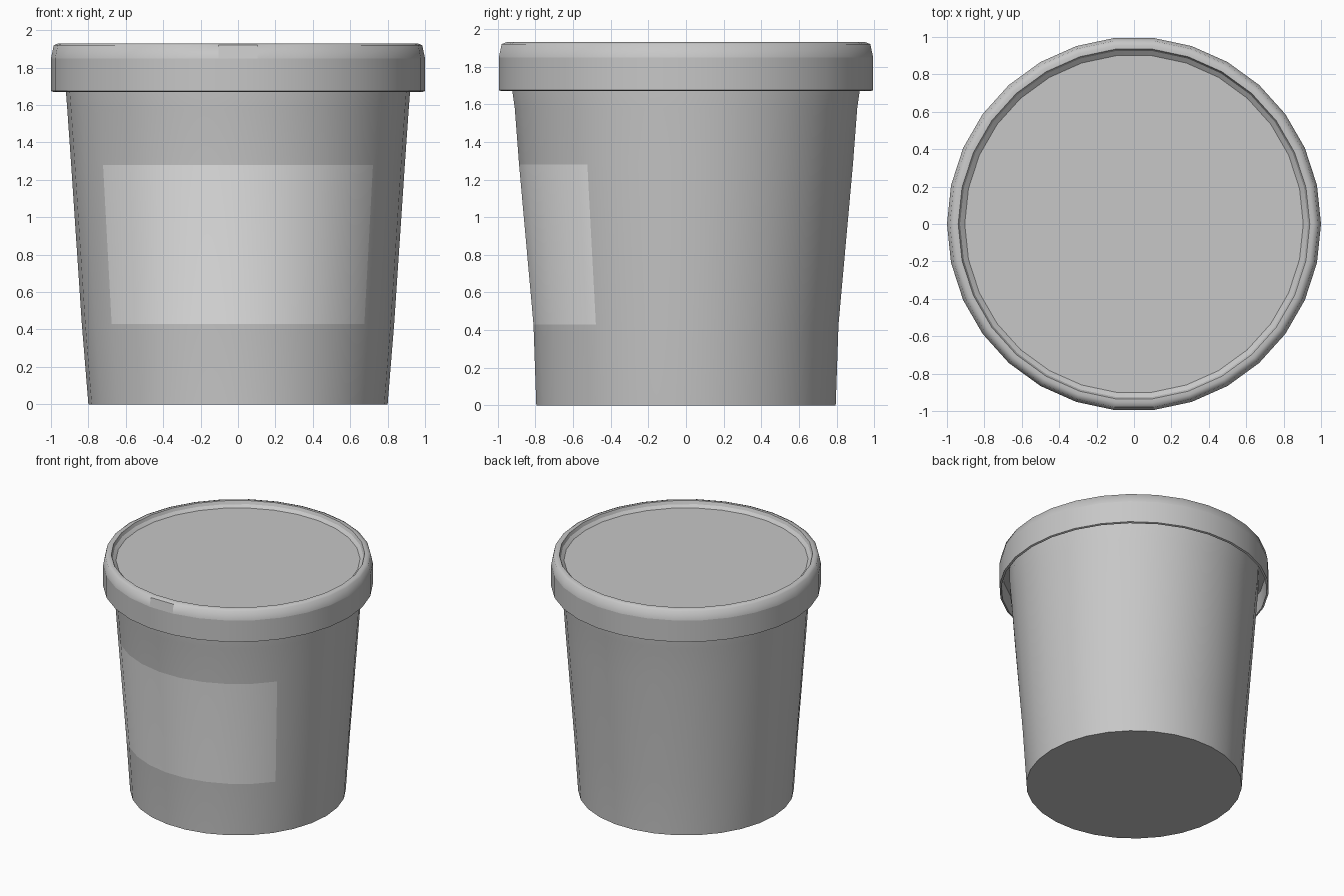
import bpy, bmesh, math

if "Cube" in bpy.data.objects:
    bpy.data.objects.remove(bpy.data.objects["Cube"])

SEGS = 30


def material(name, value):
    m = bpy.data.materials.new(name)
    m.diffuse_color = (value, value, value, 1)
    m.use_nodes = True
    m.node_tree.nodes["Principled BSDF"].inputs["Base Color"].default_value = m.diffuse_color
    return m


grey = material("grey_plastic", 0.57)
white = material("label_white", 0.97)


def lathe(profile, sharp, cap_start=False, cap_end=False):
    """Rings of (x radius, y radius, z), joined by quads; sharp lists hard ring indices."""
    bm = bmesh.new()
    rings = []
    for rx, ry, z in profile:
        rings.append([bm.verts.new((rx * math.cos(2 * math.pi * i / SEGS),
                                    ry * math.sin(2 * math.pi * i / SEGS), z))
                      for i in range(SEGS)])
    for a, b in zip(rings, rings[1:]):
        for i in range(SEGS):
            j = (i + 1) % SEGS
            bm.faces.new((a[i], a[j], b[j], b[i]))
    if cap_start:
        bm.faces.new(rings[0][::-1])
    if cap_end:
        bm.faces.new(rings[-1])
    for f in bm.faces:
        f.smooth = True
    for k in sharp:
        for i in range(SEGS):
            bm.edges.get((rings[k][i], rings[k][(i + 1) % SEGS])).smooth = False
    return bm


def finish(bm, name, mats):
    me = bpy.data.meshes.new(name)
    bm.to_mesh(me)
    bm.free()
    for m in mats:
        me.materials.append(m)
    ob = bpy.data.objects.new(name, me)
    bpy.context.collection.objects.link(ob)
    return ob


# Tapered tub, with the wrapped label as coloured front faces
bm = lathe([(0.80, 0.80, 0), (0.835, 0.815, 0.43), (0.892, 0.892, 1.28),
            (0.913, 0.915, 1.58), (0.92, 0.928, 1.67), (0.925, 0.93, 1.82)],
           sharp=[0, 5], cap_start=True, cap_end=True)
for f in bm.faces:
    c = f.calc_center_median()
    angle = math.degrees(math.atan2(c.y, c.x))
    if 0.5 < c.z < 1.2 and -144 < angle < -36:
        f.material_index = 1
finish(bm, "tub_with_label", [grey, white])

# Lid: hollow skirt, rounded rim and sunken panel
lid_profile = [(0.92, 1.81), (0.975, 1.81), (0.985, 1.67), (1.0, 1.675), (1.0, 1.85),
               (0.985, 1.92), (0.96, 1.93), (0.94, 1.93), (0.93, 1.905), (0.905, 1.885)]
bm = lathe([(r, r, z) for r, z in lid_profile],
           sharp=[1, 2, 3, 4, 7, 8, 9], cap_end=True)

# Small tab pocket in the front facet of the rim
front = min((f for f in bm.faces if 1.86 < f.calc_center_median().z < 1.91),
            key=lambda f: f.calc_center_median().y)
result = bmesh.ops.inset_region(bm, faces=[front], thickness=0.018, depth=-0.035,
                                use_even_offset=True)
for f in result["faces"] + [front]:
    f.smooth = False
    for e in f.edges:
        e.smooth = False
finish(bm, "lid", [grey])
